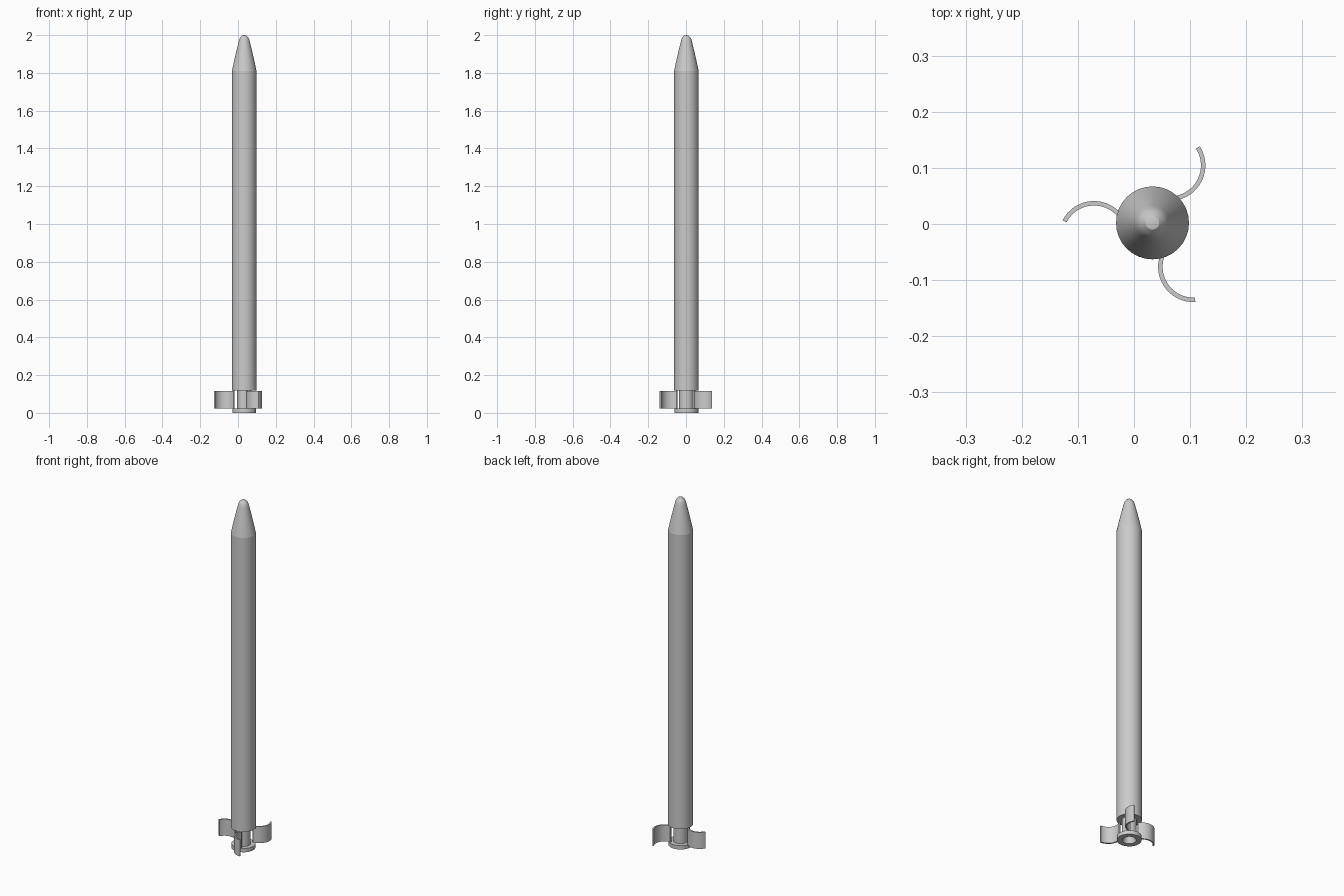
import bpy, bmesh
from math import sin, cos, radians, pi

if "Cube" in bpy.data.objects:
    bpy.data.objects.remove(bpy.data.objects["Cube"])

AX, AY = 0.033, 0.002      # rocket axis, offset because the three fins are asymmetric
SIDES = 32


def finish(bm, name):
    bmesh.ops.remove_doubles(bm, verts=bm.verts, dist=1e-5)
    bmesh.ops.recalc_face_normals(bm, faces=bm.faces)
    mesh = bpy.data.meshes.new(name)
    bm.to_mesh(mesh)
    bm.free()
    ob = bpy.data.objects.new(name, mesh)
    bpy.context.collection.objects.link(ob)
    bpy.ops.object.select_all(action='DESELECT')
    bpy.context.view_layer.objects.active = ob
    ob.select_set(True)
    bpy.ops.object.shade_smooth_by_angle(angle=radians(30))
    return ob


def lathe(name, profile, x=AX, y=AY, sides=SIDES):
    """Revolve (radius, z) points around a vertical axis."""
    bm = bmesh.new()
    vs = [bm.verts.new((x + r, y, z)) for r, z in profile]
    es = [bm.edges.new(p) for p in zip(vs, vs[1:])]
    bmesh.ops.spin(bm, geom=vs + es, cent=(x, y, 0), axis=(0, 0, 1),
                   angle=2 * pi, steps=sides)
    return finish(bm, name)


def curved_fin(name, cx, cy, a0, a1, z0, z1, r_in=0.055, r_out=0.063, steps=16):
    """Thin curved plate: an arc with thickness, extruded upward."""
    bm = bmesh.new()
    rows = []
    for i in range(steps + 1):
        a = a0 + (a1 - a0) * i / steps
        rows.append([bm.verts.new((cx + r * cos(a), cy + r * sin(a), z))
                     for r, z in ((r_in, z0), (r_out, z0), (r_out, z1), (r_in, z1))])
    for p, q in zip(rows, rows[1:]):
        for k in range(4):
            j = (k + 1) % 4
            bm.faces.new((p[k], p[j], q[j], q[k]))
    bm.faces.new(rows[0])
    bm.faces.new(rows[-1])
    return finish(bm, name)


# Long tube with conical nose and rounded tip
lathe("body_tube", [(0, 0.118), (0.065, 0.118), (0.065, 1.81)] + [(0, 1.81)])
lathe("nose_cone", [(0, 1.81), (0.065, 1.81), (0.0545, 1.86), (0.043, 1.91),
                    (0.031, 1.96), (0.027, 1.976), (0.021, 1.988),
                    (0.012, 1.997), (0, 2.0)])

# Narrow tail neck, base flange and hollow nozzle
lathe("tail_nozzle", [(0, 0.118), (0.038, 0.118), (0.038, 0.022), (0.063, 0.022),
                      (0.063, 0.0), (0.036, 0.0), (0.024, 0.03), (0.024, 0.08), (0, 0.08)])

# Three wrap-around fins, each on a hinge pin between flange and tube
for n in range(3):
    turn = radians(-120 * n)
    c = radians(193) + turn
    cx, cy = AX + 0.107 * cos(c), AY + 0.107 * sin(c)
    root, tip = radians(33) + turn, radians(153) + turn
    curved_fin(f"fin_{n + 1}", cx, cy, root, tip, 0.022, 0.117)
    lathe(f"hinge_pin_{n + 1}", [(0, 0.02), (0.0045, 0.02), (0.0045, 0.12), (0, 0.12)],
          cx + 0.059 * cos(root), cy + 0.059 * sin(root), 10)
